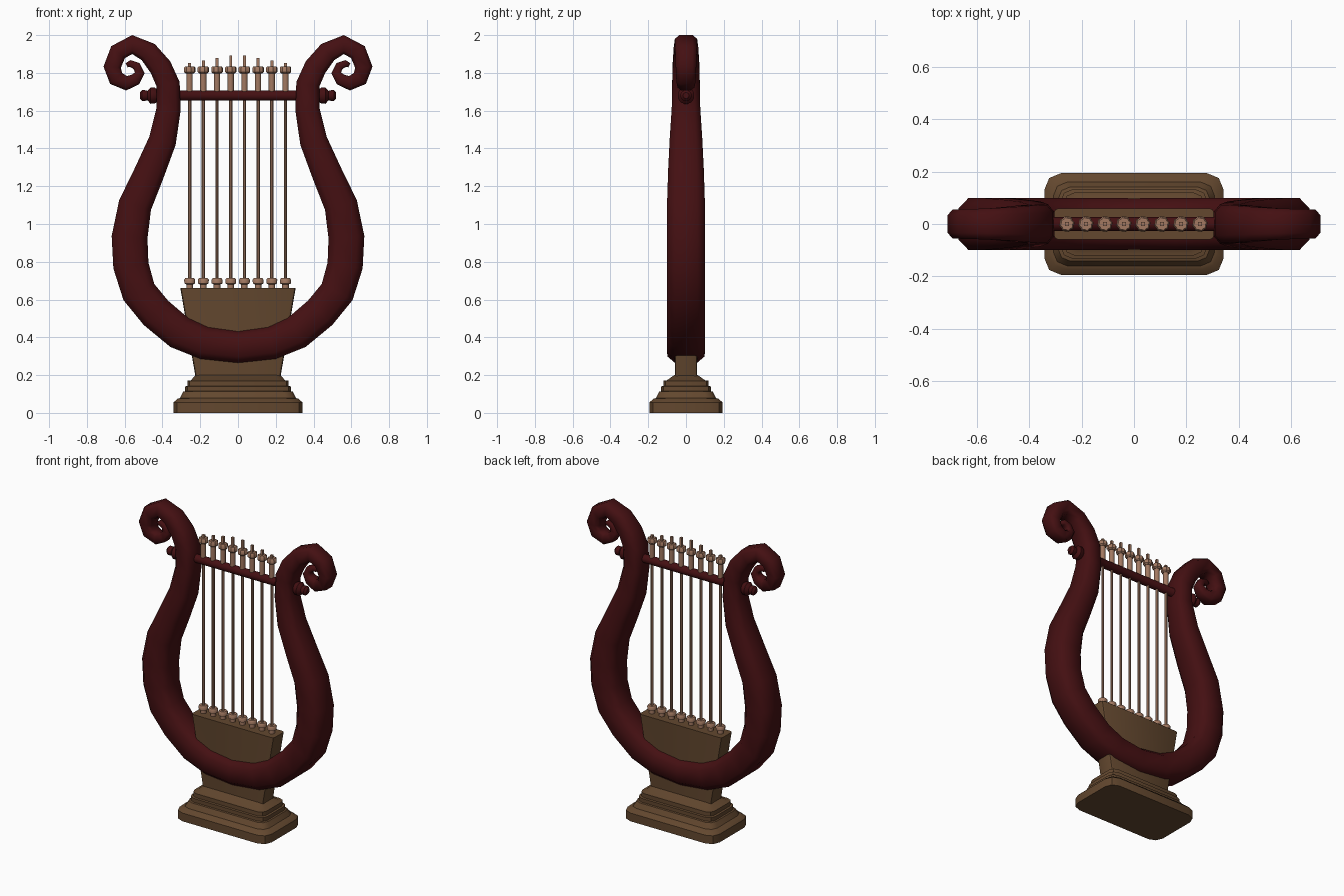
import bpy, bmesh, math
from mathutils import Vector

cube = bpy.data.objects.get("Cube")
if cube:
    bpy.data.objects.remove(cube, do_unlink=True)


def material(name, color):
    m = bpy.data.materials.new(name)
    m.use_nodes = True
    m.diffuse_color = (*color, 1)
    m.node_tree.nodes["Principled BSDF"].inputs["Base Color"].default_value = (*color, 1)
    return m


red = material("dark red lacquer", (.058, .005, .006))
brown = material("brown wood", (.125, .064, .028))
copper = material("pale copper", (.36, .19, .12))


def skin(name, rings, mat, smooth_angle):
    """Join equal rings of points into a capped tube."""
    bm = bmesh.new()
    loops = [[bm.verts.new(p) for p in ring] for ring in rings]
    n = len(loops[0])
    for a, b in zip(loops, loops[1:]):
        for i in range(n):
            j = (i + 1) % n
            bm.faces.new((a[i], a[j], b[j], b[i]))
    bm.faces.new(loops[0][::-1])
    bm.faces.new(loops[-1])
    bmesh.ops.recalc_face_normals(bm, faces=bm.faces)
    mesh = bpy.data.meshes.new(name)
    bm.to_mesh(mesh)
    bm.free()
    mesh.materials.append(mat)
    mesh.shade_smooth()
    mesh.set_sharp_from_angle(angle=math.radians(smooth_angle))
    obj = bpy.data.objects.new(name, mesh)
    bpy.context.collection.objects.link(obj)
    return obj


def lathe(name, profile, mat, sides=12, lobe=1.0):
    """Turn (radius, height) pairs around z; lobe shrinks every other point."""
    rings = []
    for r, z in profile:
        ring = []
        for i in range(sides):
            a = math.tau * (i + .5) / sides
            k = r * (lobe if i % 2 else 1)
            ring.append((k * math.cos(a), k * math.sin(a), z))
        rings.append(ring)
    return skin(name, rings, mat, 40)


def rounded_rect(hx, hy, r, z, steps=2):
    ring = []
    for q, (sx, sy) in enumerate(((1, 1), (-1, 1), (-1, -1), (1, -1))):
        for i in range(steps + 1):
            a = math.pi / 2 * (q + i / steps)
            ring.append((sx * (hx - r) + r * math.cos(a), sy * (hy - r) + r * math.sin(a), z))
    return ring


# Frame: half path as (x, z, radius), from the bottom up into the scroll
half = [(0, .348, .083), (.18, .37, .086), (.31, .425, .09), (.435, .53, .091),
        (.525, .64, .092), (.567, .78, .094), (.574, .93, .095), (.545, 1.1, .088),
        (.47, 1.27, .08), (.4, 1.44, .073), (.367, 1.61, .064), (.37, 1.74, .062),
        (.41, 1.83, .06), (.475, 1.91, .055), (.56, 1.95, .05), (.635, 1.91, .048),
        (.666, 1.83, .046), (.645, 1.77, .043), (.59, 1.745, .038), (.543, 1.765, .032),
        (.52, 1.8, .026), (.537, 1.836, .022), (.57, 1.85, .018), (.59, 1.84, .012)]
path = [(-x, z, r) for x, z, r in half[:0:-1]] + half
section = [(1, .6), (.6, 1), (-.6, 1), (-1, .6), (-1, -.6), (-.6, -1), (.6, -1), (1, -.6)]
rings = []
for i, (x, z, r) in enumerate(path):
    before, after = path[max(i - 1, 0)], path[min(i + 1, len(path) - 1)]
    t = Vector((after[0] - before[0], 0, after[1] - before[1])).normalized()
    side = Vector((-t.z, 0, t.x))
    depth = min(.1, 1.18 * r)
    rings.append([Vector((x, 0, z)) + side * (u * r) + Vector((0, v * depth, 0))
                  for u, v in section])
skin("frame", rings, red, 80)

# Stepped base with rounded corners
steps = [(.342, 0), (.342, .055), (.32, .075), (.308, .078), (.29, .112), (.28, .115),
         (.28, .14), (.268, .143), (.268, .17), (.25, .172), (.225, .2)]
skin("base", [rounded_rect(h, h - .148 - max(0, .25 - h) * .6, .3 * (h - .13), z)
              for h, z in steps], brown, 40)

# Soundboard flaring upward from the base
skin("soundboard", [rounded_rect(h, .059, .015, z) for h, z in ((.225, .19), (.305, .66))],
     brown, 30)

# Crossbar with a turned knob at each end
knob = [(.028, 0), (.028, .42), (.043, .44), (.045, .462), (.026, .48), (.03, .495),
        (.03, .507), (.016, .52)]
for s, label in ((1, "left"), (-1, "right")):
    bar = lathe(label + "_crossbar_half", knob, red)
    bar.location.z = 1.68
    bar.rotation_euler.y = s * math.pi / 2

# Strings with lower studs and tuning pegs
for i in range(8):
    x = -.256 + i * .0725
    tip = 1.893 - .0135 * (abs(i - 3.5) - .5)
    parts = [
        lathe("string", [(.0095, .66), (.0095, 1.7)], copper, 8),
        lathe("string_stud", [(.018, .655), (.018, .68), (.029, .685), (.03, .705),
                              (.024, .713)], copper),
        lathe("peg_shaft", [(.017, 1.69), (.017, 1.81)], copper),
        lathe("peg_collar", [(.022, 1.797), (.031, 1.805), (.031, 1.827), (.025, 1.834)],
              copper, 16, .85),
        lathe("peg_tip", [(.011, 1.82), (.011, tip)], copper, 4),
    ]
    for p in parts:
        p.name = f"{p.name.split('.')[0]}_{i + 1}"
        p.location.x = x
